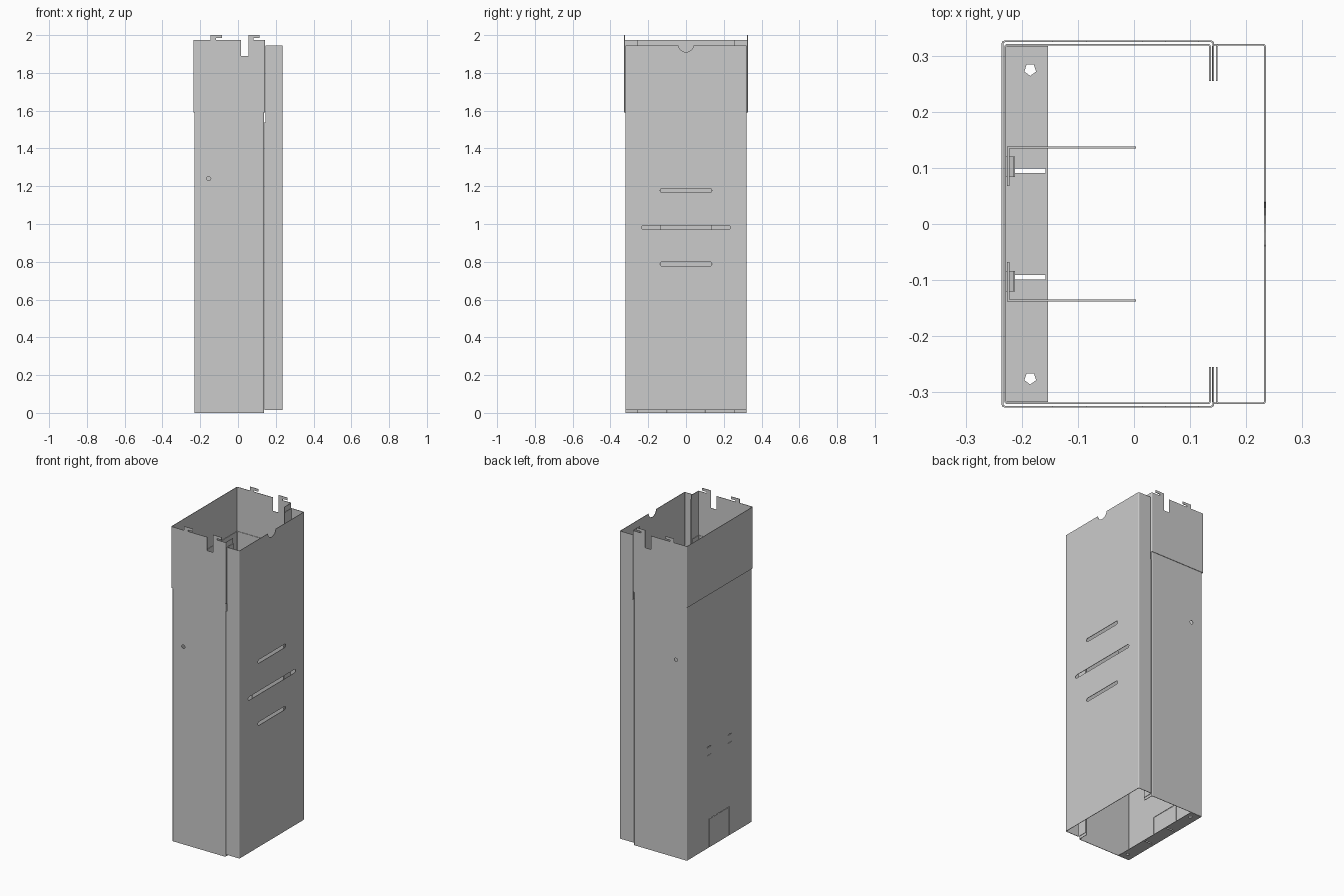
import bpy, bmesh, math
from mathutils import Vector

if "Cube" in bpy.data.objects:
    bpy.data.objects.remove(bpy.data.objects["Cube"])

T = 0.003  # sheet thickness


def new_object(name, bm):
    bmesh.ops.recalc_face_normals(bm, faces=bm.faces)
    me = bpy.data.meshes.new(name)
    bm.to_mesh(me)
    bm.free()
    ob = bpy.data.objects.new(name, me)
    bpy.context.collection.objects.link(ob)
    return ob


def add_prism(bm, pts, axis, lo, hi):
    """Extrude a 2D outline along x (pts = y,z), y (pts = x,z) or z (pts = x,y)."""
    def place(p, d):
        return {'x': (d, p[0], p[1]), 'y': (p[0], d, p[1]), 'z': (p[0], p[1], d)}[axis]
    a = [bm.verts.new(place(p, lo)) for p in pts]
    b = [bm.verts.new(place(p, hi)) for p in pts]
    n = len(pts)
    bm.faces.new(a)
    bm.faces.new(b[::-1])
    for i in range(n):
        bm.faces.new((a[i], b[i], b[(i + 1) % n], a[(i + 1) % n]))


def prisms(name, items):
    bm = bmesh.new()
    for it in items:
        add_prism(bm, *it)
    return new_object(name, bm)


def rect(a0, a1, b0, b1):
    return [(a0, b0), (a1, b0), (a1, b1), (a0, b1)]


def disc(cx, cy, r, n=16):
    return [(cx + r * math.sin(2 * math.pi * i / n), cy + r * math.cos(2 * math.pi * i / n)) for i in range(n)]


def slot(cy, cz, half, r):
    """Outline of a round-ended horizontal slot."""
    out = []
    for s, start in ((1, -90), (-1, 90)):
        for i in range(7):
            t = math.radians(start + 30 * i)
            out.append((cy + s * (half - r) + r * math.cos(t), cz + r * math.sin(t)))
    return out


def fillet(path, r):
    """Round the inner corners of an open path."""
    if r == 0:
        return [Vector(p) for p in path]
    P = [Vector(p) for p in path]
    out = [P[0]]
    for a, b, c in zip(P, P[1:], P[2:]):
        p, q = b + (a - b).normalized() * r, b + (c - b).normalized() * r
        for i in range(4):
            t = i / 3
            out.append(p * (1 - t) ** 2 + b * 2 * t * (1 - t) + q * t * t)
    return out + [P[-1]]


def strip(path, r=0.006):
    """Closed outline of a bent sheet whose outer side follows the path."""
    P = fillet(path, r)
    inner = []
    for i, p in enumerate(P):
        d0 = (P[i] - P[i - 1]).normalized() if i else None
        d1 = (P[i + 1] - P[i]).normalized() if i < len(P) - 1 else None
        d0, d1 = d0 or d1, d1 or d0
        n0, n1 = Vector((-d0.y, d0.x)), Vector((-d1.y, d1.x))
        m = (n0 + n1).normalized()
        inner.append(p + m * T / m.dot(n0))
    return [tuple(p) for p in P + inner[::-1]]


def channel(x_wall, x_lip, y, y_lip):
    """Lipped channel plan, counter-clockwise so the thickness goes inward."""
    s = 1 if x_lip > x_wall else -1
    return strip([(x_lip, s * y_lip), (x_lip, s * y), (x_wall, s * y),
                  (x_wall, -s * y), (x_lip, -s * y), (x_lip, -s * y_lip)])


def cut(ob, items):
    cutter = prisms("cutter", items)
    cutter.hide_render = True
    m = ob.modifiers.new("cut", 'BOOLEAN')
    m.operation, m.solver, m.object = 'DIFFERENCE', 'EXACT', cutter
    dg = bpy.context.evaluated_depsgraph_get()
    me = bpy.data.meshes.new_from_object(ob.evaluated_get(dg))
    ob.modifiers.clear()
    ob.data = me
    bpy.data.objects.remove(cutter)


# Rear body channel, with side holes, knock-out door and lanced slits
body = prisms("rear_body", [(channel(-0.231, 0.137, 0.321, 0.255), 'z', 0, 1.70)])
w = 0.1
door = [(-w, -0.01), (-w, 0.18), (w, 0.18), (w, -0.01), (w - T, -0.01),
        (w - T, 0.18 - T), (-w + T, 0.18 - T), (-w + T, -0.01)]
cuts = [(disc(-0.155, 1.24, 0.011), 'y', -0.4, 0.4), (door, 'x', -0.25, -0.22)]
for s in (-1, 1):
    for z in (0.58, 0.63):
        cuts.append((rect(s * 0.102 - 0.018, s * 0.102 + 0.018, z, z + 0.004), 'x', -0.25, -0.22))
cut(body, cuts)

# Bottom flange with pentagonal holes and slots
flange = prisms("bottom_flange", [(rect(-0.229, -0.153, -0.317, 0.317), 'z', 0, T)])
cuts = []
for s in (-1, 1):
    cuts.append((disc(-0.185, s * 0.275, -0.011, 5), 'z', -0.1, 0.1))
    cuts.append((rect(-0.212, -0.158, s * 0.095 - 0.004, s * 0.095 + 0.004), 'z', -0.1, 0.1))
cut(flange, cuts)

# Upper sleeve with deep side notches
sleeve = prisms("upper_sleeve", [(channel(-0.236, 0.143, 0.327, 0.255), 'z', 1.59, 1.975)])
cut(sleeve, [(rect(0.015, 0.055, 1.89, 2.1), 'y', -0.4, 0.4)])

# Hooks on the sleeve's top edges
for s, side in ((-1, "front"), (1, "back")):
    ya, yb = sorted((s * 0.327, s * (0.327 - T)))
    hooks = []
    for x in (-0.145, 0.055):
        hooks.append(([(x, 1.97), (x + 0.028, 1.97), (x + 0.028, 1.984), (x + 0.06, 1.984),
                       (x + 0.06, 2.0), (x, 2.0)], 'y', ya, yb))
    prisms(side + "_hooks", hooks)

# Removable cover: stepped back near the top to clear the sleeve
cover = prisms("cover", [(channel(0.235, 0.139, 0.321, 0.255), 'z', 0.015, 1.54)])
cover_top = prisms("cover_top", [(channel(0.235, 0.146, 0.321, 0.255), 'z', 1.54, 1.945)])
cut(cover, [(slot(0, z, h, 0.011), 'x', 0.2, 0.3)
            for z, h in ((1.178, 0.137), (0.982, 0.235), (0.788, 0.137))])
cut(cover_top, [(disc(0, 1.95, 0.04), 'x', 0.2, 0.3)])

# Inner L brackets and the lanced tabs that hold them
for s, side in ((-1, "front"), (1, "back")):
    ya, yb = sorted((s * 0.138, s * 0.135))
    yc, yd = sorted((s * 0.068, s * 0.138))
    prisms(side + "_inner_bracket", [
        (rect(-0.222, 0.004, ya, yb), 'z', 0.6, 1.62),
        (rect(-0.226, -0.222, yc, yd), 'z', 0.6, 1.62)])
    tabs = []
    for z in (0.58, 1.59):
        tabs.append(([(-0.229, z), (-0.212, z + 0.012), (-0.212, z + 0.05),
                      (-0.215, z + 0.05), (-0.215, z + 0.014), (-0.229, z + 0.004)],
                     'y', s * 0.102 - 0.018, s * 0.102 + 0.018))
    prisms(side + "_bracket_tabs", tabs)
